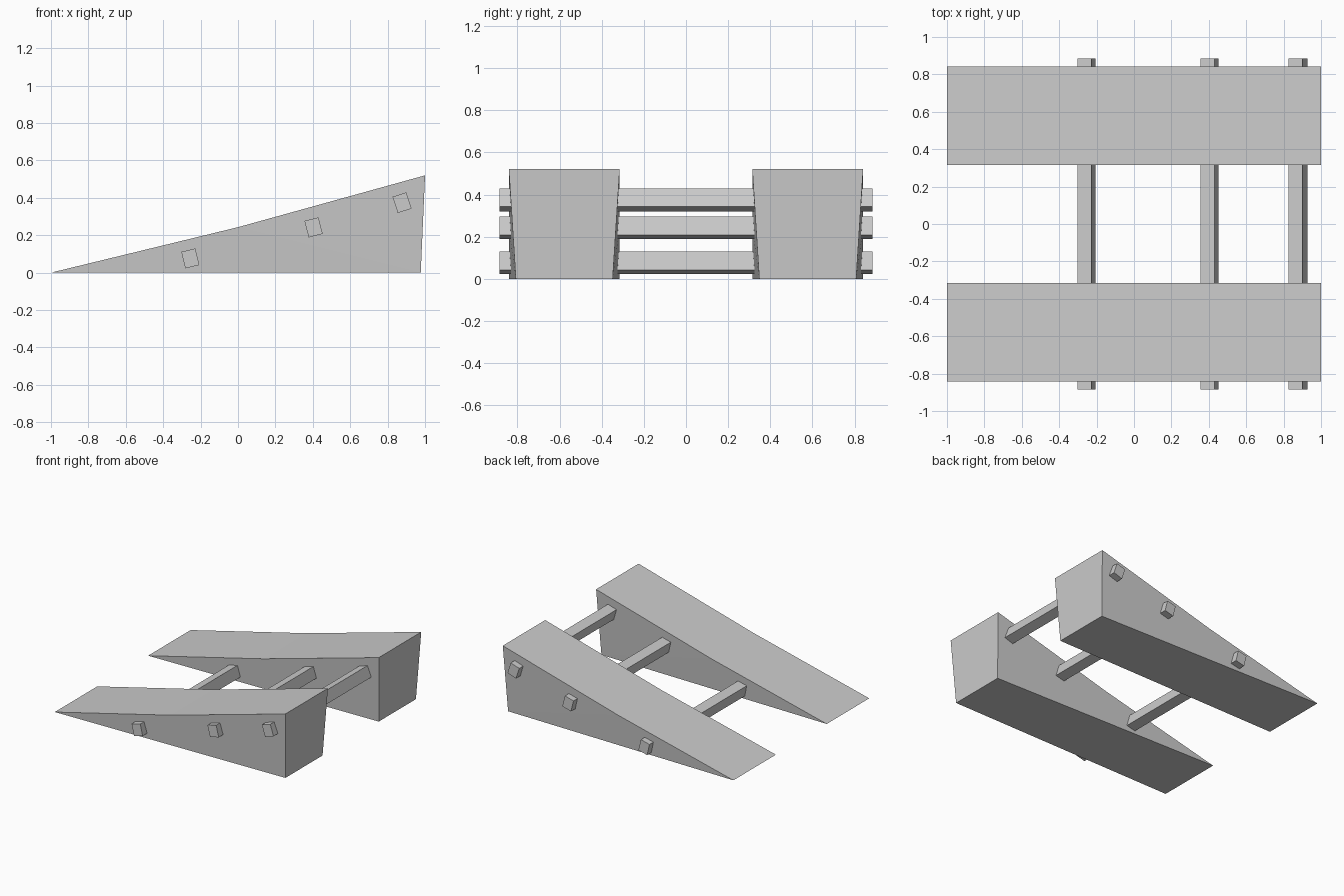
import bpy
import bmesh
from math import radians
from mathutils import Matrix

cube = bpy.data.objects.get("Cube")
if cube:
    bpy.data.objects.remove(cube, do_unlink=True)

grey = bpy.data.materials.new("light grey")
grey.use_nodes = True
COLOR = (0.6, 0.6, 0.6, 1)
grey.diffuse_color = COLOR
grey.node_tree.nodes["Principled BSDF"].inputs["Base Color"].default_value = COLOR


def add_object(name, bm):
    bmesh.ops.recalc_face_normals(bm, faces=bm.faces[:])
    mesh = bpy.data.meshes.new(name)
    bm.to_mesh(mesh)
    bm.free()
    mesh.materials.append(grey)
    obj = bpy.data.objects.new(name, mesh)
    bpy.context.collection.objects.link(obj)


# Wedge profile as (x, z, half width): the underside narrows toward the tall end
PROFILE = [(-1, 0, 0.263), (0, 0.243, 0.263), (1, 0.52, 0.263), (0.977, 0, 0.23)]


def add_ramp(name, y):
    bm = bmesh.new()
    sides = [[bm.verts.new((x, y + s * w, z)) for x, z, w in PROFILE] for s in (-1, 1)]
    for side in sides:
        # Split each side at the bend so its faces stay flat
        bm.faces.new((side[0], side[1], side[3]))
        bm.faces.new((side[1], side[2], side[3]))
    for i in range(4):
        j = (i + 1) % 4
        bm.faces.new((sides[0][i], sides[0][j], sides[1][j], sides[1][i]))
    add_object(name, bm)


add_ramp("right_ramp", -0.578)
add_ramp("left_ramp", 0.578)

# Tilted crossbars running through both ramps
BARS = {"low": (-0.255, 0.076, 13.5), "middle": (0.404, 0.242, 14.5), "high": (0.877, 0.374, 18)}
for level, (x, z, tilt) in BARS.items():
    bm = bmesh.new()
    place = Matrix.Translation((x, 0, z)) @ Matrix.Rotation(radians(-tilt), 4, "Y")
    bmesh.ops.create_cube(bm, size=1, matrix=place @ Matrix.Diagonal((0.077, 1.77, 0.091, 1)))
    add_object(level + "_crossbar", bm)
